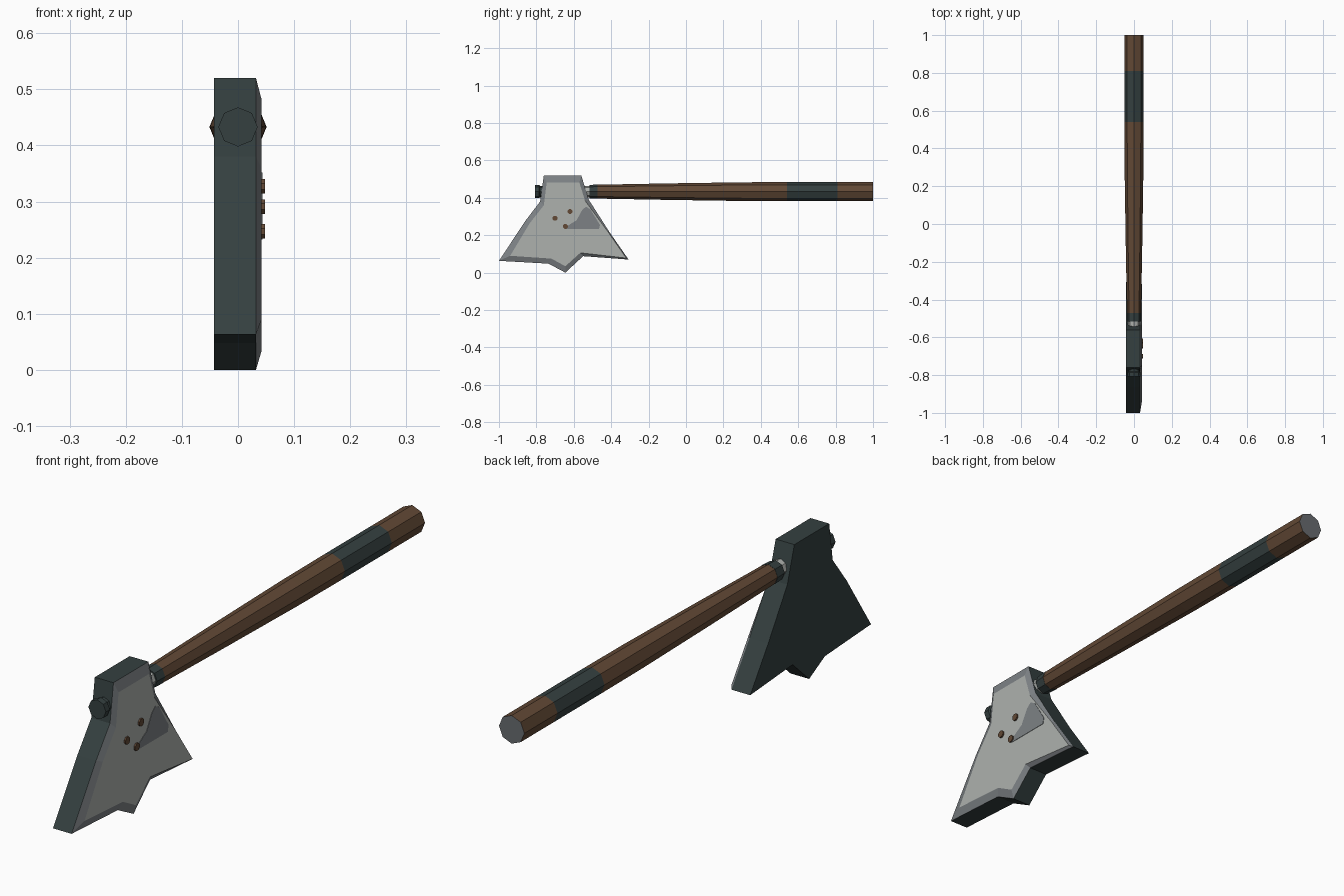
import bpy, bmesh, math

if "Cube" in bpy.data.objects:
    bpy.data.objects.remove(bpy.data.objects["Cube"])


def colour(name, rgb):
    m = bpy.data.materials.new(name)
    m.diffuse_color = (*rgb, 1)
    m.use_nodes = True
    m.node_tree.nodes["Principled BSDF"].inputs["Base Color"].default_value = m.diffuse_color
    return m


DARK = colour("dark iron", (0.035, 0.051, 0.051))
WOOD = colour("brown wood", (0.122, 0.066, 0.036))
PALE = colour("pale steel", (0.42, 0.44, 0.42))
STEEL = colour("mid steel", (0.205, 0.222, 0.235))
CAP = colour("end grey", (0.14, 0.15, 0.16))


def finish(name, bm, mats):
    bmesh.ops.recalc_face_normals(bm, faces=bm.faces)
    me = bpy.data.meshes.new(name)
    bm.to_mesh(me)
    bm.free()
    for m in mats:
        me.materials.append(m)
    ob = bpy.data.objects.new(name, me)
    bpy.context.collection.objects.link(ob)
    return ob


def loft(name, rings, mats, band_mats, first=0, last=0):
    """Skin a list of closed rings and close both ends."""
    bm = bmesh.new()
    vs = [[bm.verts.new(p) for p in r] for r in rings]
    n = len(vs[0])
    for k, (a, b) in enumerate(zip(vs, vs[1:])):
        for i in range(n):
            j = (i + 1) % n
            bm.faces.new((a[i], a[j], b[j], b[i])).material_index = band_mats[k]
    bm.faces.new(vs[0][::-1]).material_index = first
    bm.faces.new(vs[-1]).material_index = last
    return finish(name, bm, mats)


def plate(x, outline):
    return [(x, y, z) for y, z in outline]


def shaft(name, sections, mats, bands, first=0, last=0):
    """Eight-sided shaft along y from (y, radius) sections."""
    rings = [[(r * math.cos(i * math.pi / 4), y, 0.433 + r * math.sin(i * math.pi / 4))
              for i in range(8)] for y, r in sections]
    return loft(name, rings, mats, bands, first, last)


# Axe head: dark slab with a bevelled pale cheek on the right
outer = [(-0.76, 0.52), (-0.56, 0.52), (-0.52, 0.39), (-0.41, 0.218), (-0.307, 0.07),
         (-0.55, 0.088), (-0.645, 0.0), (-0.735, 0.048), (-1.0, 0.063),
         (-0.86, 0.275), (-0.78, 0.38)]
inner = [(-0.745, 0.482), (-0.57, 0.482), (-0.54, 0.385), (-0.417, 0.218), (-0.32, 0.078),
         (-0.565, 0.106), (-0.645, 0.034), (-0.72, 0.075), (-0.94, 0.09),
         (-0.835, 0.265), (-0.76, 0.36)]
loft("axe_head", [plate(-0.043, outer), plate(0.032, outer), plate(0.042, inner)],
     [DARK, STEEL, PALE], [0, 1], first=0, last=2)

# Inlay on the cheek
inlay = [(-0.645, 0.232), (-0.465, 0.232), (-0.46, 0.255), (-0.512, 0.34),
         (-0.535, 0.352), (-0.555, 0.335), (-0.585, 0.28), (-0.645, 0.243)]
loft("cheek_inlay", [plate(0.040, inlay), plate(0.0435, inlay)], [STEEL], [0])

# Rivets
for y, z in [(-0.70, 0.291), (-0.62, 0.327), (-0.645, 0.247)]:
    circle = [(y + 0.014 * math.cos(i * math.pi / 4 + math.pi / 8),
               z + 0.014 * math.sin(i * math.pi / 4 + math.pi / 8)) for i in range(8)]
    loft("rivet", [plate(0.035, circle), plate(0.048, circle)], [WOOD], [0])

# Wooden handle with a dark grip band
shaft("handle", [(-0.475, 0.037), (-0.1, 0.044), (0.3, 0.05), (0.54, 0.051),
                 (0.81, 0.051), (1.0, 0.051)],
      [WOOD, DARK, CAP], [0, 0, 0, 1, 0], first=0, last=2)

# Collar, neck and front knob joining handle to head
shaft("collar", [(-0.515, 0.036), (-0.472, 0.038)], [DARK], [0])
shaft("neck", [(-0.60, 0.031), (-0.51, 0.031)], [PALE], [0])
shaft("front_knob", [(-0.808, 0.035), (-0.785, 0.035), (-0.78, 0.03), (-0.70, 0.03)],
      [DARK], [0, 0, 0])
